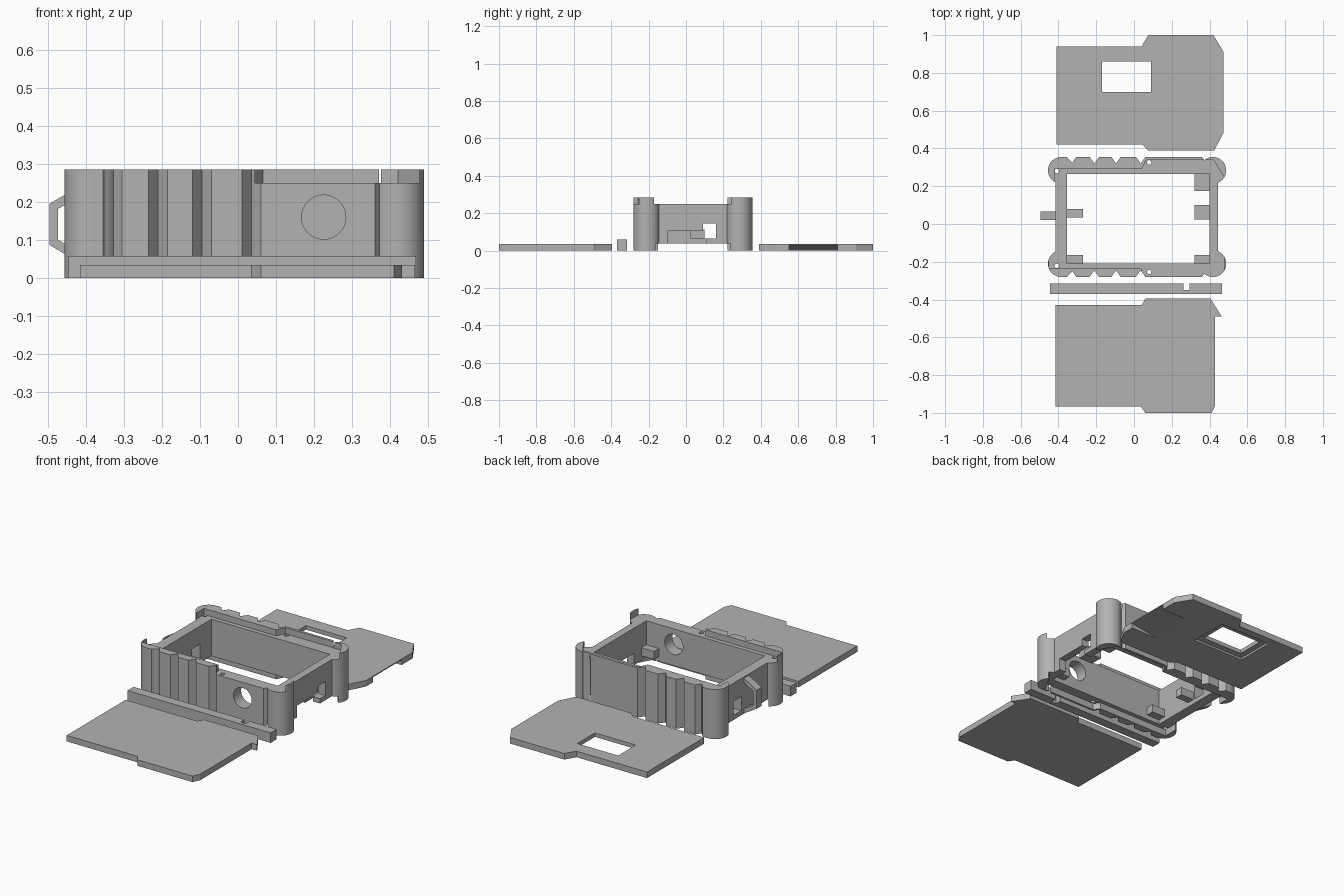
import bpy, bmesh
from mathutils import Vector

old = bpy.data.objects.get("Cube")
if old:
    bpy.data.objects.remove(old, do_unlink=True)

grey = bpy.data.materials.new("plain_grey")
grey.use_nodes = True
colour = (0.45, 0.45, 0.45, 1)
grey.diffuse_color = colour
grey.node_tree.nodes["Principled BSDF"].inputs["Base Color"].default_value = colour


def prism(name, points, low, high, axis="Z"):
    """Extrude a flat outline between two levels along an axis."""
    place = {"Z": lambda a, b, h: (a, b, h), "Y": lambda a, b, h: (a, h, b)}[axis]
    bm = bmesh.new()
    face = bm.faces.new([bm.verts.new(place(a, b, low)) for a, b in points])
    out = bmesh.ops.extrude_face_region(bm, geom=[face])
    moved = [g for g in out["geom"] if isinstance(g, bmesh.types.BMVert)]
    bmesh.ops.translate(bm, verts=moved, vec=Vector(place(0, 0, high - low)))
    bmesh.ops.recalc_face_normals(bm, faces=bm.faces)
    mesh = bpy.data.meshes.new(name)
    bm.to_mesh(mesh)
    bm.free()
    mesh.materials.append(grey)
    obj = bpy.data.objects.new(name, mesh)
    bpy.context.collection.objects.link(obj)
    return obj


def box(name, x0, x1, y0, y1, z0, z1):
    return prism(name, [(x0, y0), (x1, y0), (x1, y1), (x0, y1)], z0, z1)


def cylinder(name, x, y, z, radius, depth, sides=40, rotation=(0, 0, 0)):
    bpy.ops.mesh.primitive_cylinder_add(vertices=sides, radius=radius, depth=depth,
                                        location=(x, y, z), rotation=rotation)
    obj = bpy.context.object
    obj.name = name
    obj.data.materials.append(grey)
    return obj


def combine(target, tool, operation="DIFFERENCE"):
    """Apply a boolean and drop the helper."""
    mod = target.modifiers.new("bool", "BOOLEAN")
    mod.object, mod.operation, mod.solver = tool, operation, "EXACT"
    bpy.context.view_layer.update()
    bpy.context.view_layer.objects.active = target
    bpy.ops.object.modifier_apply(modifier=mod.name)
    bpy.data.objects.remove(tool, do_unlink=True)


# Case body: walls with V grooves on the front and back
LEFT, RIGHT, FRONT, BACK, TOP = -0.415, 0.445, -0.28, 0.355, 0.285
GROOVES = [-0.33, -0.21, -0.095, 0.035, 0.385]


def grooved_edge(y, inward):
    edge = [(-0.385, y)]
    for x in GROOVES:
        edge += [(x - 0.025, y), (x, y + inward), (x + 0.025, y)]
    return edge + [(0.42, y)]


outline = grooved_edge(FRONT, 0.035) + [(0.42, -0.2), (RIGHT, -0.2), (RIGHT, 0.28), (0.42, 0.28)]
outline += grooved_edge(BACK, -0.035)[::-1] + [(-0.385, 0.28), (LEFT, 0.28), (LEFT, -0.2), (-0.385, -0.2)]
case = prism("case_body", outline, 0, TOP)

# Rounded corner posts
for x in (-0.385, 0.418):
    for y in (-0.21, 0.284):
        combine(case, cylinder("corner_post", x, y, TOP / 2, 0.0705, TOP), "UNION")

# Main opening
combine(case, box("cutter", -0.355, 0.40, -0.21, 0.265, -0.1, 0.5))

# Seats for the lid (open at the front) and for the base panel
lid_seat = [(-0.45, -0.235), (0.04, -0.235), (0.055, -0.32), (0.476, -0.32), (0.476, 0.25),
            (0.42, 0.34), (0.065, 0.34), (0.04, 0.29), (-0.42, 0.29), (-0.42, 0.2), (-0.5, 0.2),
            (-0.5, -0.15), (-0.45, -0.15)]
combine(case, prism("cutter", lid_seat, 0.25, 0.4))
base_seat = [(-0.42, -0.235), (0.04, -0.235), (0.065, -0.268), (0.405, -0.268), (0.46, -0.17),
             (0.5, -0.15), (0.5, 0.2), (0.46, 0.25), (0.41, 0.34), (0.065, 0.34), (0.04, 0.29),
             (-0.42, 0.29), (-0.42, 0.2), (-0.5, 0.2), (-0.5, -0.15), (-0.42, -0.15)]
combine(case, prism("cutter", base_seat, -0.1, 0.038))

# Port openings in the end walls and the round hole in the front wall
combine(case, box("cutter", 0.38, 0.6, -0.10, 0.11, 0.02, 0.105))
combine(case, box("cutter", 0.38, 0.6, 0.09, 0.16, 0.065, 0.145))
combine(case, box("cutter", -0.6, -0.34, 0.09, 0.16, 0.065, 0.145))
combine(case, cylinder("cutter", 0.225, -0.25, 0.16, 0.058, 0.2, 48, (1.570796, 0, 0)))

# Screw holes
for x, y in [(-0.408, 0.28), (-0.408, -0.222), (0.08, 0.326), (0.08, -0.254)]:
    combine(case, cylinder("cutter", x, y, 0.15, 0.012, 1, 16))

# Support tabs inside the opening
TABS = [(0.32, 0.41, 0.175, 0.27), (0.32, 0.41, 0.025, 0.10), (0.32, 0.41, -0.215, -0.165),
        (-0.365, -0.27, 0.035, 0.08), (-0.365, -0.27, -0.215, -0.165)]
for x0, x1, y0, y1 in TABS:
    box("support_tab", x0, x1, y0, y1, 0.065, 0.112)

# Strap loop on the end wall
loop = [(-0.41, 0.245), (-0.495, 0.195), (-0.495, 0.087), (-0.41, 0.037),
        (-0.41, 0.065), (-0.472, 0.10), (-0.472, 0.182), (-0.41, 0.217)]
prism("strap_loop", loop, 0.02, 0.065, "Y")

# Lid panel with its window, shallow window pocket and finger scoop
lid = prism("lid_panel", [(-0.41, 0.94), (0.04, 0.94), (0.075, 1.0), (0.42, 1.0), (0.475, 0.91),
                          (0.475, 0.485), (0.425, 0.39), (0.075, 0.39), (0.045, 0.42),
                          (-0.41, 0.42)], 0, 0.035)
combine(lid, box("cutter", -0.17, 0.09, 0.70, 0.86, -0.1, 0.1))
combine(lid, box("cutter", -0.205, 0.125, 0.665, 0.895, -0.1, 0.012))
scoop = prism("cutter", [(0.22, -0.012), (0.5, -0.012), (0.5, 0.033)], 0.55, 0.81, "Y")
combine(lid, scoop)

# Base panel with its corner fin
prism("base_panel", [(-0.415, -0.43), (0.04, -0.43), (0.06, -0.395), (0.405, -0.395),
                     (0.465, -0.49), (0.43, -0.49), (0.43, -0.96), (0.41, -1.0),
                     (0.06, -1.0), (0.035, -0.965), (-0.415, -0.965)], 0, 0.035)

# Notched rail
prism("rail", [(-0.445, -0.37), (0.467, -0.37), (0.467, -0.315), (0.295, -0.315), (0.295, -0.35),
               (0.262, -0.35), (0.262, -0.315), (-0.445, -0.315)], 0, 0.058)

# Crisp edges with smooth curved posts and holes
for obj in bpy.data.objects:
    obj.select_set(obj == case)
bpy.context.view_layer.objects.active = case
bpy.ops.object.shade_smooth_by_angle(angle=0.4)
